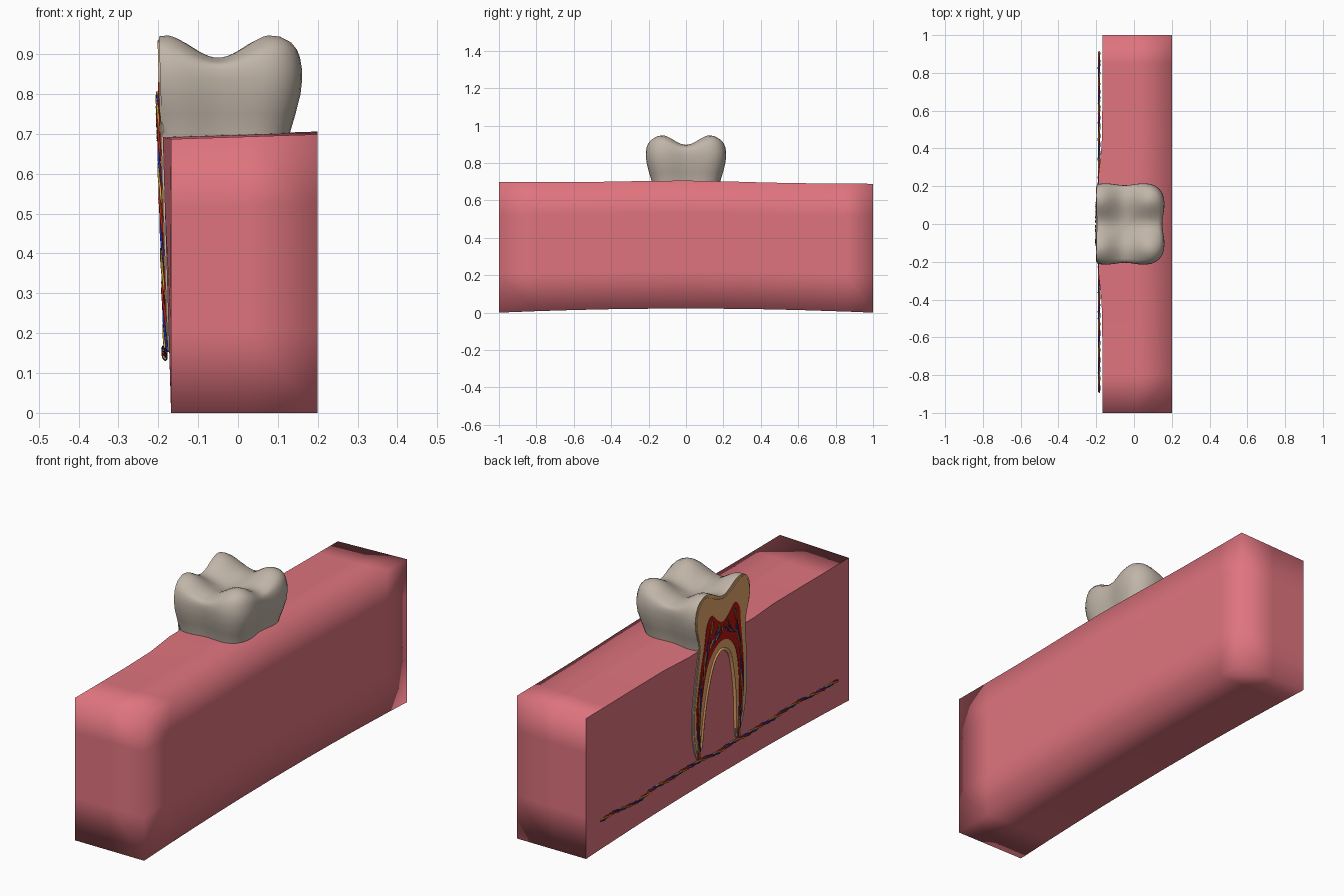
import bpy, bmesh, math, random
from mathutils import Vector

random.seed(4)
if "Cube" in bpy.data.objects:
    bpy.data.objects.remove(bpy.data.objects["Cube"], do_unlink=True)


def material(name, rgb):
    m = bpy.data.materials.new(name)
    m.use_nodes = True
    m.diffuse_color = (*rgb, 1)
    m.node_tree.nodes["Principled BSDF"].inputs["Base Color"].default_value = (*rgb, 1)
    return m


GUM = material("gum pink", (0.74, 0.175, 0.21))
ENAMEL = material("enamel grey", (0.53, 0.46, 0.39))
DENTIN = material("dentin tan", (0.93, 0.46, 0.17))
PULP = material("pulp red", (0.47, 0.008, 0.008))
ARTERY = material("artery red", (0.6, 0.02, 0.01))
VEIN = material("vein blue", (0.02, 0.04, 0.45))
NERVE = material("nerve yellow", (0.65, 0.42, 0.04))


def cut_x(z):
    """Position of the slightly leaning cut plane."""
    return -0.17 - 0.03 * z


def add_mesh(name, bm, mats, smooth=True):
    bmesh.ops.recalc_face_normals(bm, faces=bm.faces[:])
    mesh = bpy.data.meshes.new(name)
    for f in bm.faces:
        f.smooth = smooth
    bm.to_mesh(mesh)
    bm.free()
    for m in mats:
        mesh.materials.append(m)
    ob = bpy.data.objects.new(name, mesh)
    bpy.context.collection.objects.link(ob)
    return ob


def smooth_path(pts, closed, steps=5):
    """Catmull-Rom interpolation through the points."""
    n, out = len(pts), []
    pts = [Vector(p) for p in pts]
    pick = (lambda i: pts[i % n]) if closed else (lambda i: pts[max(0, min(n - 1, i))])
    for i in range(n if closed else n - 1):
        a, b, c, d = (pick(i + k) for k in (-1, 0, 1, 2))
        for s in range(steps):
            t = s / steps
            out.append(0.5 * (2 * b + (c - a) * t + (2 * a - 5 * b + 4 * c - d) * t ** 2
                              + (3 * b - a - 3 * c + d) * t ** 3))
    return out if closed else out + [pts[-1]]


# Gum block: a coarse, softly shaded box with crisp edges round the cut side
bm = bmesh.new()
bmesh.ops.create_cube(bm, size=2)
cuts = [(1, v) for v in (-0.8, -0.6, -0.42, -0.25, 0, 0.25, 0.42, 0.6, 0.85)]
cuts += [(2, -0.4), (2, 0.5), (0, 0)]
for axis, v in cuts:
    co, no = Vector(), Vector()
    co[axis], no[axis] = v, 1
    bmesh.ops.bisect_plane(bm, geom=bm.verts[:] + bm.edges[:] + bm.faces[:],
                           plane_co=co, plane_no=no)
bm.normal_update()
for e in bm.edges:
    if e.calc_face_angle() > 1 and all(v.co.x < -0.9 for v in e.verts):
        e.smooth = False
for v in bm.verts:
    x, y, t = v.co.x, v.co.y, (v.co.z + 1) / 2
    low = 0.022 * (1 - y * y)
    high = 0.688 + 0.012 * math.exp(-(y / 0.4) ** 2) + 0.006 * x - 0.005 * y
    z = low + (high - low) * t
    bulge = max(0, min(1, (0.45 - abs(y)) / 0.2))
    left = -0.168 - 0.03 * z * bulge
    v.co = (left + (0.2 - left) * (x + 1) / 2, y, z)
add_mesh("gum_block", bm, [GUM])


# Crown: stacked rings with four cusps, sliced by the cut plane
def radius(a):
    c, s = abs(math.cos(a)) / 0.2, abs(math.sin(a)) / 0.205
    return (c ** 3 + s ** 3) ** (-1 / 3) * (1 + 0.15 * math.sin(2 * a) ** 2)


def cusp_height(x, y):
    g = sum(math.exp(-((x - i * 0.135) ** 2 + (y - j * 0.13) ** 2) / 0.0128)
            for i in (-1, 1) for j in (-1, 1))
    return 0.84 + 0.107 * g


SEG = 64
bm = bmesh.new()
rings = []
# Each ring: scale, side height, share of the cusp relief
levels = [(0.82, 0.62, 0), (0.85, 0.7, 0), (0.92, 0.75, 0), (0.98, 0.8, 0), (1, 0.84, 0),
          (0.995, 0.86, 0.1), (0.975, 0.87, 0.5), (0.94, 0.88, 0.85)]
levels += [(s, 0, 1) for s in (0.88, 0.78, 0.68, 0.57, 0.45, 0.33, 0.2, 0.08)]
for scale, z, relief in levels:
    ring = []
    for k in range(SEG):
        a = math.tau * k / SEG
        x, y = scale * radius(a) * math.cos(a), scale * radius(a) * math.sin(a)
        ring.append(bm.verts.new((x - 0.05, y, z + relief * (cusp_height(x, y) - z))))
    rings.append(ring)
for r, s in zip(rings, rings[1:]):
    for k in range(SEG):
        n = (k + 1) % SEG
        bm.faces.new((r[k], r[n], s[n], s[k]))
bm.faces.new(rings[0])
bm.faces.new(rings[-1])
cut = bmesh.ops.bisect_plane(bm, geom=bm.verts[:] + bm.edges[:] + bm.faces[:],
                             plane_co=(cut_x(0), 0, 0), plane_no=(-1, 0, -0.03),
                             clear_outer=True)
rim = [e for e in cut["geom_cut"] if isinstance(e, bmesh.types.BMEdge)]
for f in bmesh.ops.contextual_create(bm, geom=rim)["faces"]:
    f.material_index = 1
crown = add_mesh("tooth_crown", bm, [ENAMEL, DENTIN])
bpy.ops.object.select_all(action="DESELECT")
crown.select_set(True)
bpy.context.view_layer.objects.active = crown
bpy.ops.object.shade_smooth_by_angle(angle=math.radians(60))


# Cut section: thin layered plates lying on the cut plane
def on_cut(y, z, lift):
    return Vector((cut_x(z) - lift, y + 0.02 * max(0, 0.7 - z), z))


def mirrored(half):
    return half + [(-y, z) for y, z in half[-2:0:-1]]


def plate(name, half, lift, mat):
    pts = smooth_path(mirrored(half), True)
    bm = bmesh.new()
    front = [bm.verts.new(on_cut(y, z, lift)) for y, z in pts]
    back = [bm.verts.new(on_cut(y, z, lift - 0.005)) for y, z in pts]
    bm.faces.new(front)
    bm.faces.new(back[::-1])
    for i in range(len(pts)):
        bm.faces.new((front[i - 1], front[i], back[i], back[i - 1]))
    add_mesh(name, bm, [mat], False)


arch = [(0.128, 0.2), (0.115, 0.35), (0.092, 0.48), (0.055, 0.59), (0, 0.63)]
tooth = [(0, 0.885), (0.06, 0.902), (0.13, 0.936), (0.175, 0.918), (0.202, 0.86),
         (0.198, 0.8), (0.178, 0.7), (0.195, 0.55), (0.207, 0.38), (0.192, 0.25),
         (0.15, 0.155)] + arch
dentin = [(0, 0.884), (0.06, 0.901), (0.13, 0.934), (0.173, 0.917), (0.2, 0.86),
          (0.196, 0.8), (0.172, 0.7), (0.184, 0.55), (0.194, 0.38), (0.18, 0.25),
          (0.15, 0.175)] + [(y + 0.005, z + 0.01) for y, z in arch[:-1]] + [(0, 0.64)]
pulp = [(0, 0.77), (0.04, 0.79), (0.09, 0.83), (0.125, 0.79), (0.138, 0.7),
        (0.165, 0.55), (0.18, 0.4), (0.168, 0.28), (0.15, 0.19), (0.148, 0.3),
        (0.145, 0.4), (0.128, 0.52), (0.1, 0.61), (0.05, 0.665), (0, 0.68)]
plate("tooth_section", tooth, 0.002, ENAMEL)
plate("dentin_section", dentin, 0.004, DENTIN)
plate("pulp_section", pulp, 0.006, PULP)


# Tubes: wandering vessels and nerves, and the rounded lip of the root arch
def strand(name, paths, mat, thick, lift, phase=0, wander=0):
    cu = bpy.data.curves.new(name, "CURVE")
    cu.dimensions = "3D"
    cu.bevel_depth, cu.bevel_resolution = thick, 2
    for path in paths:
        pts = smooth_path(path, False, 8)
        sp = cu.splines.new("POLY")
        sp.points.add(len(pts) - 1)
        for i, (p, q) in enumerate(zip(sp.points, pts)):
            a = phase + i * 0.55
            w = wander * random.uniform(0.5, 1.3)
            co = on_cut(q.x + w * math.sin(a), q.y + w * math.sin(a + 0.4),
                        lift + 0.5 * w * math.cos(a))
            p.co = (*co, 1)
    cu.materials.append(mat)
    ob = bpy.data.objects.new(name, cu)
    bpy.context.collection.objects.link(ob)


lip = [(y + 0.004, z + 0.006) for y, z in arch]
strand("arch_lip", [lip + [(-y, z) for y, z in lip[-2::-1]]], DENTIN, 0.008, 0.002)

main = [(-0.9 + 0.1 * i, 0.15 + random.uniform(-0.008, 0.008)) for i in range(19)]
canal = [(0.15, 0.15), (0.156, 0.25), (0.163, 0.4), (0.146, 0.55), (0.115, 0.68), (0.085, 0.8)]
branch = [(0.115, 0.68), (0.06, 0.71), (0.035, 0.77)]
twig = [(0.07, 0.7), (0.03, 0.72), (0.01, 0.75)]
feeders = [[(s * y, z) for y, z in p] for s in (1, -1) for p in (canal, branch, twig)]
for k, (label, mat) in enumerate((("artery", ARTERY), ("vein", VEIN), ("nerve", NERVE))):
    phase = k * math.tau / 3
    strand("jaw_" + label, [main], mat, 0.0035, 0.01, phase, 0.007)
    strand("root_" + label, feeders, mat, 0.0028, 0.007, phase, 0.007)
